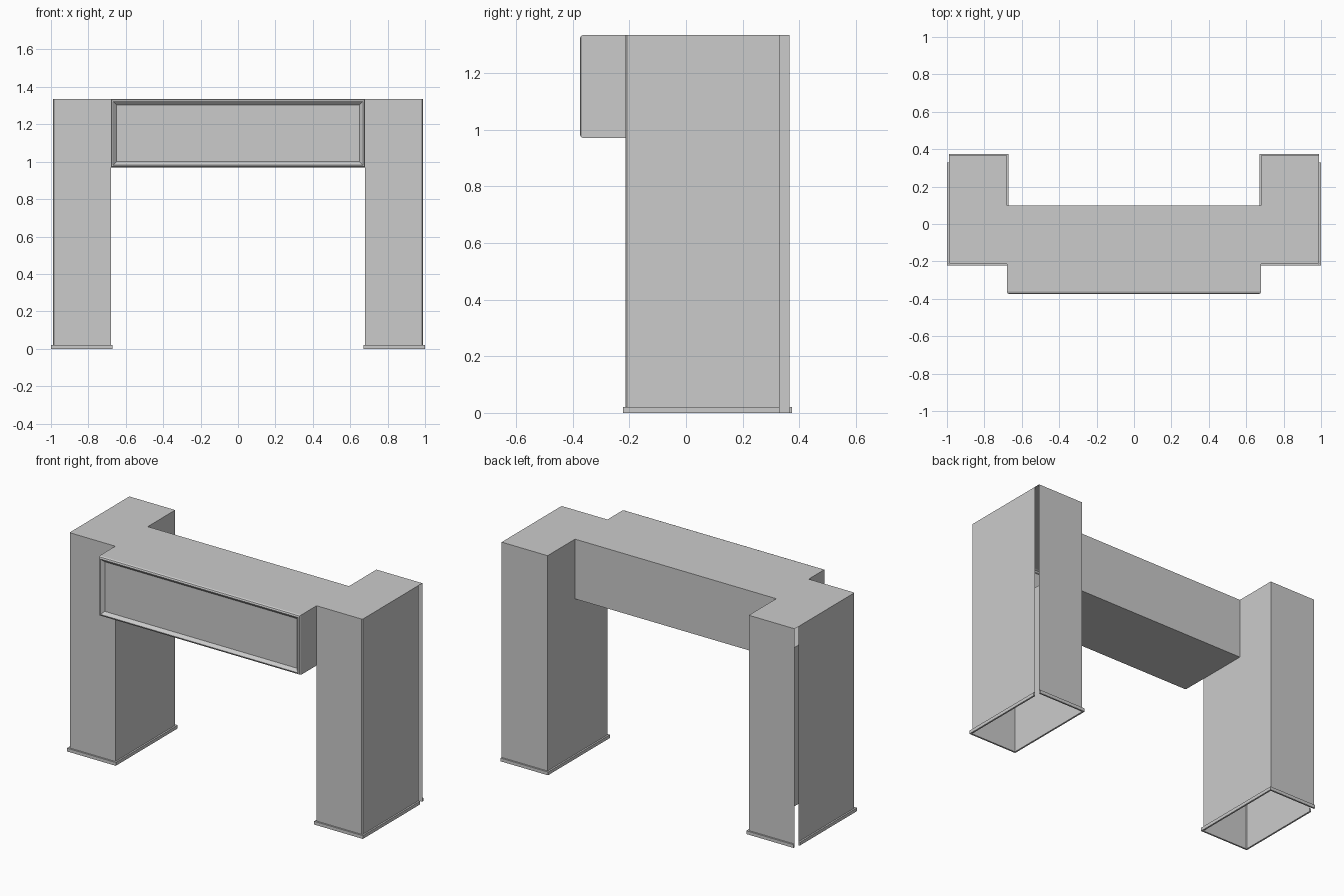
import bpy, bmesh

if "Cube" in bpy.data.objects:
    bpy.data.objects.remove(bpy.data.objects["Cube"])

H = 1.335                     # overall height
Z0 = 0.97                     # underside of the beam
XI, XO = 0.68, 0.99           # inner and outer pillar faces
YF, YB = -0.213, 0.365        # front and back pillar faces
BEAM_BACK, GAP = 0.10, 0.33   # back of beam, start of the corner slot


def make(name, polys, mirror=False):
    """Object from a list of polygons given as point lists."""
    bm = bmesh.new()
    for p in polys:
        bm.faces.new([bm.verts.new(v) for v in p])
    bmesh.ops.remove_doubles(bm, verts=bm.verts, dist=1e-5)
    me = bpy.data.meshes.new(name)
    bm.to_mesh(me)
    bm.free()
    ob = bpy.data.objects.new(name, me)
    bpy.context.collection.objects.link(ob)
    if mirror:
        ob.modifiers.new("Mirror", 'MIRROR').use_mirror_merge = False
    return ob


def wall(a, b, z0, z1):
    return [(*a, z0), (*b, z0), (*b, z1), (*a, z1)]


# Hollow pillars: folded sheet with a slot at the outer back corner,
# open to the beam near the top
c = 0.005
path = [(XO, YB), (XI, YB), (XI, BEAM_BACK), (XI, YF),
        (XO - c, YF), (XO, YF + c), (XO, GAP)]
polys = [wall(a, b, 0, Z0 if i == 2 else H)
         for i, (a, b) in enumerate(zip(path, path[1:]))]
polys.append([(x, y, H) for x, y in path])
make("pillars", polys, mirror=True)

# Skirting around each pillar foot, following the same open path
s, t = 0.01, 0.02
inner = [(XO, YB), (XI, YB), (XI, YF), (XO, YF), (XO, GAP)]
outer = [(XO, YB + s), (XI - s, YB + s), (XI - s, YF - s),
         (XO + s, YF - s), (XO + s, GAP)]
polys = []
for i in range(4):
    a, b, p, q = inner[i], inner[i + 1], outer[i], outer[i + 1]
    polys += [wall(p, q, 0, t), wall(b, a, 0, t),
              [(*p, t), (*q, t), (*b, t), (*a, t)],
              [(*p, 0), (*a, 0), (*b, 0), (*q, 0)]]
polys += [wall(inner[0], outer[0], 0, t), wall(outer[-1], inner[-1], 0, t)]
make("foot_skirting", polys, mirror=True)

# Hollow beam between the pillars: top, underside and back
make("beam", [
    [(-XI, YF, H), (XI, YF, H), (XI, BEAM_BACK, H), (-XI, BEAM_BACK, H)],
    [(-XI, YF, Z0), (-XI, BEAM_BACK, Z0), (XI, BEAM_BACK, Z0), (XI, YF, Z0)],
    wall((XI, BEAM_BACK), (-XI, BEAM_BACK), Z0, H)])

# Front box: rectangular rings (inset, y) with rounded rim and recessed panel
rings = [(0, YF), (0, -0.362), (0.004, -0.371), (0.013, -0.375),
         (0.017, -0.373), (0.031, -0.359)]


def ring(d, y):
    x = XI - d
    return [(-x, y, Z0 + d), (x, y, Z0 + d), (x, y, H - d), (-x, y, H - d)]


loops = [ring(*r) for r in rings]
polys = [[A[k], A[(k + 1) % 4], B[(k + 1) % 4], B[k]]
         for A, B in zip(loops, loops[1:]) for k in range(4)]
polys.append(loops[-1])
make("front_panel_box", polys)
